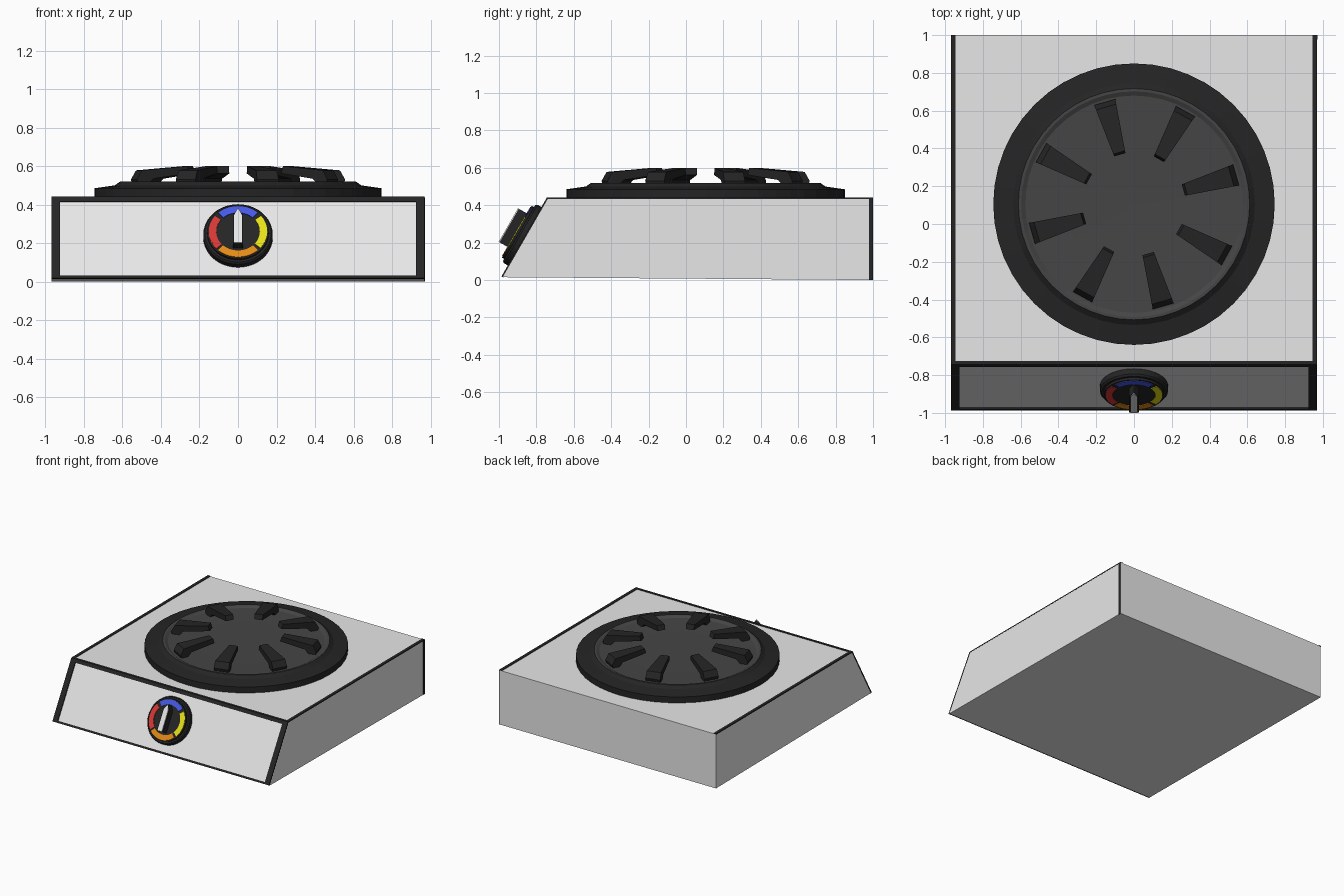
import bpy, bmesh, math
from mathutils import Matrix, Vector

if "Cube" in bpy.data.objects:
    bpy.data.objects.remove(bpy.data.objects["Cube"])


def material(name, r, g, b):
    m = bpy.data.materials.new(name)
    m.diffuse_color = (r, g, b, 1)
    m.use_nodes = True
    m.node_tree.nodes["Principled BSDF"].inputs["Base Color"].default_value = m.diffuse_color
    return m


WHITE = material("enamel white", 0.80, 0.80, 0.80)
BLACK = material("trim black", 0.018, 0.018, 0.018)
GREY = material("plate grey", 0.06, 0.06, 0.06)
BLUE = material("dial blue", 0.06, 0.10, 0.80)
RED = material("dial red", 0.67, 0.04, 0.035)
YELLOW = material("dial yellow", 0.80, 0.76, 0.008)
ORANGE = material("dial orange", 0.78, 0.26, 0.008)


def finish(name, bm, mats, matrix=None):
    bmesh.ops.recalc_face_normals(bm, faces=bm.faces[:])
    if matrix:
        bm.transform(matrix)
    me = bpy.data.meshes.new(name)
    bm.to_mesh(me)
    bm.free()
    for m in mats:
        me.materials.append(m)
    ob = bpy.data.objects.new(name, me)
    bpy.context.collection.objects.link(ob)
    return ob


def loft(name, loop_a, loop_b, mats, matrix=None, rule=None):
    """Closed solid between two matching loops of 3D points."""
    bm = bmesh.new()
    a = [bm.verts.new(p) for p in loop_a]
    b = [bm.verts.new(p) for p in loop_b]
    n = len(a)
    bm.faces.new(a)
    bm.faces.new(b[::-1])
    for i in range(n):
        bm.faces.new((a[i], b[i], b[(i + 1) % n], a[(i + 1) % n]))
    bmesh.ops.recalc_face_normals(bm, faces=bm.faces[:])
    if rule:
        for f in bm.faces:
            f.material_index = rule(f)
    return finish(name, bm, mats, matrix)


def prism(name, pts, z0, z1, mats, matrix=None, rule=None):
    return loft(name, [(x, y, z0) for x, y in pts], [(x, y, z1) for x, y in pts],
                mats, matrix, rule)


def box(name, x0, x1, y0, y1, z0, z1, mat, matrix=None):
    return prism(name, [(x0, y0), (x1, y0), (x1, y1), (x0, y1)], z0, z1, [mat], matrix)


def lathe(name, profile, steps, mats, matrix, rule=None):
    """Spin a (radius, height) profile that ends on the axis."""
    bm = bmesh.new()
    vs = [bm.verts.new((r, 0, z)) for r, z in profile]
    es = [bm.edges.new(p) for p in zip(vs, vs[1:])]
    bmesh.ops.spin(bm, geom=vs + es, axis=(0, 0, 1), cent=(0, 0, 0),
                   steps=steps, angle=math.tau)
    bmesh.ops.remove_doubles(bm, verts=bm.verts[:], dist=1e-4)
    if rule:
        for f in bm.faces:
            f.material_index = rule(f)
    return finish(name, bm, mats, matrix)


# Body: side profile with a sloping front, extruded across x
W, TOP = 0.968, 0.437
side = [(-0.98, 0.015), (1.0, 0.0), (1.0, TOP), (-0.737, TOP)]
loft("body", [(-W, y, z) for y, z in side], [(W, y, z) for y, z in side], [WHITE])

# Frame of reference on the sloping front: x across, y up the slope, z outward
slope = Vector((0, 0.243, 0.422))
length = slope.length
up = slope.normalized()
out = Vector((1, 0, 0)).cross(up)
panel = Matrix((
    (1, 0, 0, 0),
    (0, up.y, out.y, -0.98),
    (0, up.z, out.z, 0.015),
    (0, 0, 0, 1)))

# Black frame around the front panel
box("panel_frame_top", -W, W, length - 0.028, length, -0.004, 0.008, BLACK, panel)
box("panel_frame_bottom", -W, W, 0, 0.016, -0.004, 0.008, BLACK, panel)
for s, label in ((-1, "left"), (1, "right")):
    xs = sorted((s * 0.925, s * W))
    box("panel_frame_" + label, *xs, 0, length, -0.004, 0.008, BLACK, panel)
    # Trim strip along the top edge
    xs = sorted((s * 0.945, s * (W + 0.001)))
    box("top_trim_" + label, *xs, -0.737, 1.0, TOP - 0.004, TOP + 0.004, BLACK)
box("top_trim_front", -W, W, -0.745, -0.725, TOP - 0.006, TOP + 0.004, BLACK)
box("rear_corner_trim", W - 0.004, W + 0.003, 0.978, 1.0, 0.0, TOP, BLACK)

# Burner: stepped black rim with a grey sunken plate
burner = Matrix.Translation((0, 0.105, 0))
lathe("burner_plate",
      [(0, 0.43), (0.745, 0.43), (0.745, 0.485), (0.64, 0.500), (0.612, 0.520),
       (0.597, 0.520), (0.575, 0.508), (0.36, 0.502), (0, 0.500)],
      48, [BLACK, GREY], burner,
      lambda f: int(f.calc_center_median().z > 0.49
                    and f.calc_center_median().xy.length < 0.606))

# Eight tapered pan supports, rising toward the middle
arm = [(0.272, 0.562), (0.285, 0.600), (0.535, 0.578), (0.562, 0.530),
       (0.555, 0.506), (0.50, 0.506), (0.47, 0.535)]


def half_width(r):
    return 0.031 + (r - 0.272) * 0.093


for i in range(8):
    turn = burner @ Matrix.Rotation(math.radians(16 + 45 * i), 4, 'Z')
    loft(f"pan_support_{i + 1}", [(r, -half_width(r), z) for r, z in arm],
         [(r, half_width(r), z) for r, z in arm], [BLACK], turn)

# Control knob: stepped round base
knob = panel @ Matrix.Translation((0, length * 0.51, 0))
lathe("knob_base",
      [(0, -0.005), (0.18, -0.005), (0.18, 0.032), (0.172, 0.042),
       (0.16, 0.042), (0.16, 0.056), (0, 0.056)], 40, [BLACK], knob)

# Coloured dial segments
for label, mat, a0, a1 in (("blue", BLUE, 48, 132), ("red", RED, 142, 222),
                           ("orange", ORANGE, 227, 313), ("yellow", YELLOW, -40, 38)):
    ang = [math.radians(a0 + (a1 - a0) * k / 10) for k in range(11)]
    # Built as short wedges so every face stays convex
    for k, (p, q) in enumerate(zip(ang, ang[1:])):
        pts = [(r * math.cos(a), r * math.sin(a))
               for r, a in ((0.113, p), (0.152, p), (0.152, q), (0.113, q))]
        prism(f"dial_{label}_{k + 1}", pts, 0.054, 0.060, [mat], knob)

# Pointer grip with a white face and a pointed tip
grip = [(-0.026, -0.095), (0.026, -0.095), (0.026, 0.07), (0.0, 0.112), (-0.026, 0.07)]
prism("knob_grip", grip, 0.05, 0.108, [BLACK], knob)
mark = [(x * 0.75, y) for x, y in grip]
prism("pointer_mark", mark, 0.106, 0.113, [WHITE], knob)
